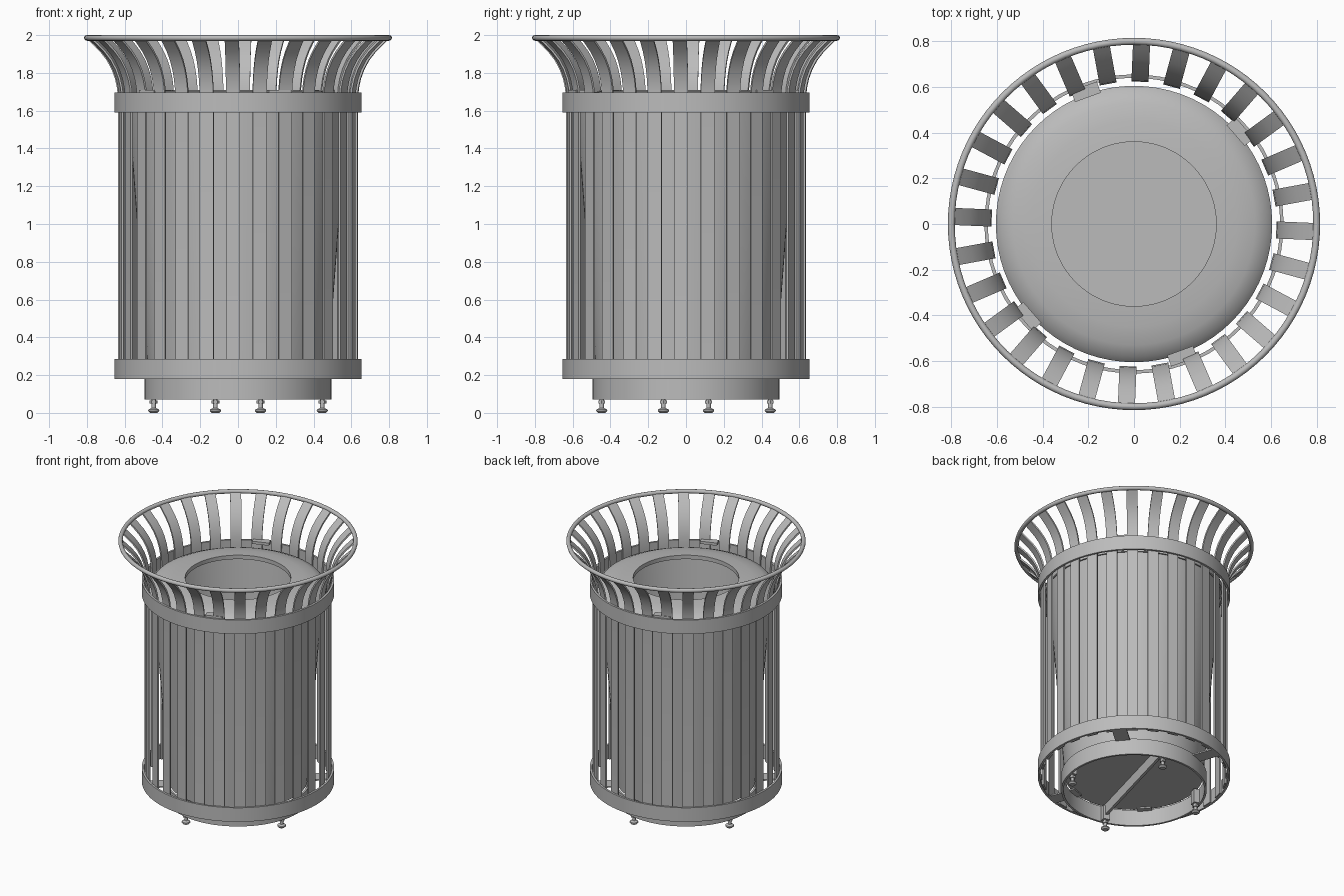
import bpy, bmesh, math
from mathutils import Matrix, Vector

cube = bpy.data.objects.get("Cube")
if cube:
    bpy.data.objects.remove(cube, do_unlink=True)

grey = bpy.data.materials.new("grey_metal")
grey.use_nodes = True
COLOUR = (0.5, 0.5, 0.5, 1)
grey.diffuse_color = COLOUR
grey.node_tree.nodes["Principled BSDF"].inputs["Base Color"].default_value = COLOUR


def finish(name, bm, angle=35):
    """Turn a bmesh into a shaded object."""
    bmesh.ops.recalc_face_normals(bm, faces=bm.faces)
    mesh = bpy.data.meshes.new(name)
    bm.to_mesh(mesh)
    bm.free()
    mesh.materials.append(grey)
    for p in mesh.polygons:
        p.use_smooth = True
    mesh.set_sharp_from_angle(angle=math.radians(angle))
    obj = bpy.data.objects.new(name, mesh)
    bpy.context.collection.objects.link(obj)
    return obj


def revolve(name, profile, closed=True, sides=72, centre=(0, 0)):
    """Spin an (r, z) profile around a vertical axis."""
    bm = bmesh.new()
    rings = []
    for i in range(sides):
        a = math.tau * i / sides
        rings.append([bm.verts.new((centre[0] + r * math.cos(a),
                                    centre[1] + r * math.sin(a), z)) for r, z in profile])
    n = len(profile)
    for i, ring in enumerate(rings):
        nxt = rings[(i + 1) % sides]
        for j in range(n if closed else n - 1):
            k = (j + 1) % n
            bm.faces.new((ring[j], nxt[j], nxt[k], ring[k]))
    bmesh.ops.remove_doubles(bm, verts=bm.verts, dist=1e-5)
    return finish(name, bm)


def band(name, r, thick, z0, z1):
    return revolve(name, [(r, z0), (r, z1), (r - thick, z1), (r - thick, z0)])


def bar(name, angle, r0, r1, width, z0, z1):
    """A box lying along a radius."""
    bm = bmesh.new()
    bmesh.ops.create_cube(bm, size=1)
    bmesh.ops.scale(bm, vec=(r1 - r0, width, z1 - z0), verts=bm.verts)
    bmesh.ops.translate(bm, vec=((r0 + r1) / 2, 0, (z0 + z1) / 2), verts=bm.verts)
    bmesh.ops.rotate(bm, matrix=Matrix.Rotation(math.radians(angle), 3, "Z"), verts=bm.verts)
    return finish(name, bm)


# Flared flat slats
PATH = [(0.629, 0.18), (0.629, 1.66), (0.634, 1.72), (0.645, 1.77), (0.663, 1.82),
        (0.69, 1.87), (0.725, 1.915), (0.765, 1.955), (0.792, 1.98)]
SLATS, WIDTH, THICK = 28, 0.075, 0.011


def slat(name, angle):
    bm = bmesh.new()
    turn = Matrix.Rotation(angle, 3, "Z")
    sections = []
    for i, (r, z) in enumerate(PATH):
        a, b = PATH[max(i - 1, 0)], PATH[min(i + 1, len(PATH) - 1)]
        t = Vector((b[0] - a[0], b[1] - a[1])).normalized()
        nr, nz = t.y * THICK / 2, -t.x * THICK / 2
        corners = [(1, -1), (1, 1), (-1, 1), (-1, -1)]
        sections.append([bm.verts.new(turn @ Vector((r + s * nr, w * WIDTH / 2, z + s * nz)))
                         for s, w in corners])
    for low, high in zip(sections, sections[1:]):
        for j in range(4):
            k = (j + 1) % 4
            bm.faces.new((low[j], low[k], high[k], high[j]))
    bm.faces.new(sections[0])
    bm.faces.new(sections[-1])
    return finish(name, bm)


for i in range(SLATS):
    slat(f"slat_{i + 1}", math.radians(-2.4) + math.tau * i / SLATS)

# Hoops, top rim and base ring
band("upper_band", 0.655, 0.015, 1.59, 1.695)
band("lower_band", 0.655, 0.015, 0.18, 0.285)
band("base_ring", 0.495, 0.015, 0.07, 0.19)
rim = [(0.8 + 0.015 * math.cos(math.tau * k / 12), 1.985 + 0.015 * math.sin(math.tau * k / 12))
       for k in range(12)]
revolve("top_rim", rim, sides=96)

# Tapered inner liner with a floor
revolve("liner", [(0, 0.19), (0.473, 0.19), (0.582, 1.64), (0.572, 1.64), (0.463, 0.2), (0, 0.2)],
        closed=False)

# Domed lid with a round opening
revolve("lid", [(0.36, 1.68), (0.36, 1.71), (0.45, 1.704), (0.53, 1.69), (0.58, 1.668),
                (0.605, 1.64), (0.605, 1.6), (0.595, 1.6), (0.595, 1.638), (0.57, 1.66),
                (0.52, 1.68), (0.45, 1.692), (0.37, 1.698), (0.37, 1.68)])

# Brackets tying the lid and base to the hoops
for i, angle in enumerate((41, 110, 221, 290)):
    bar(f"lid_bracket_{i + 1}", angle, 0.59, 0.642, 0.12, 1.69, 1.71)
    bar(f"base_bracket_{i + 1}", angle, 0.44, 0.642, 0.1, 0.18, 0.19)

# Crossbar under the floor
bar("base_crossbar", 75, -0.48, 0.48, 0.02, 0.11, 0.19)

# Levelling feet
for i in range(4):
    angle = 75 + 90 * i
    a = math.radians(angle)
    spot = (0.462 * math.cos(a), 0.462 * math.sin(a))
    revolve(f"foot_{i + 1}", [(0, 0), (0.02, 0), (0.03, 0.01), (0.028, 0.018), (0.012, 0.026),
                              (0.012, 0.1), (0, 0.1)], closed=False, sides=16, centre=spot)
    revolve(f"foot_nut_{i + 1}", [(0, 0.05), (0.021, 0.05), (0.021, 0.066), (0, 0.066)],
            closed=False, sides=6, centre=spot)
    bar(f"foot_block_{i + 1}", angle, 0.44, 0.485, 0.05, 0.075, 0.18)
